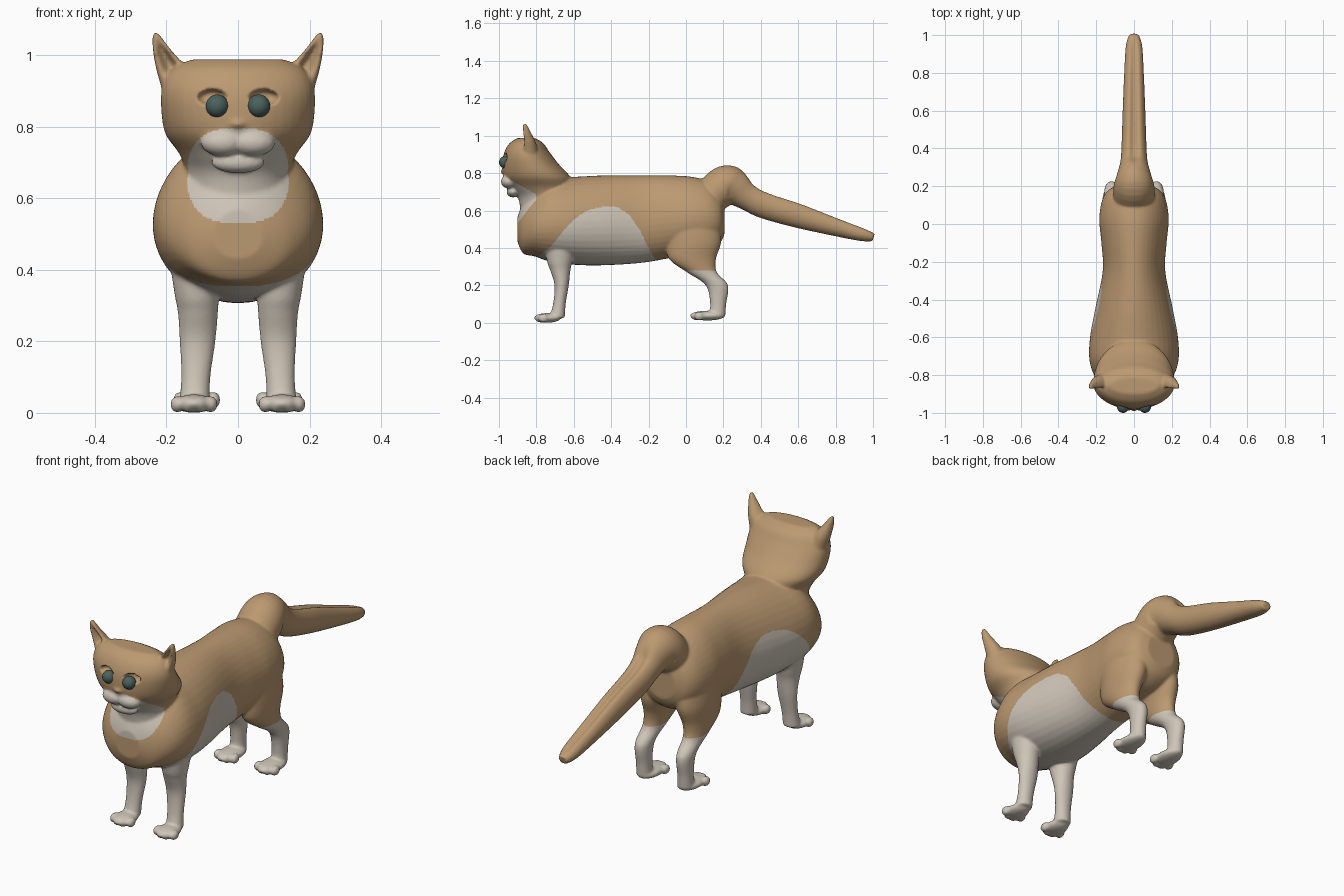
import bpy, bmesh, math
from mathutils import Vector, Matrix

cube = bpy.data.objects.get("Cube")
if cube:
    bpy.data.objects.remove(cube, do_unlink=True)


def material(name, rgb):
    m = bpy.data.materials.new(name)
    m.use_nodes = True
    m.diffuse_color = (*rgb, 1)
    bsdf = m.node_tree.nodes["Principled BSDF"]
    bsdf.inputs["Base Color"].default_value = (*rgb, 1)
    bsdf.inputs["Roughness"].default_value = 0.8
    return m


TAN = material("tan_fur", (0.50, 0.32, 0.165))
WHITE = material("cream_fur", (0.62, 0.56, 0.48))
TEAL = material("teal_eye", (0.07, 0.12, 0.11))
X, Y, Z = Vector((1, 0, 0)), Vector((0, 1, 0)), Vector((0, 0, 1))
bm = bmesh.new()


def spline(keys, steps=6):
    """Catmull-Rom through the key rings."""
    k = [Vector(v) for v in keys]
    out = []
    for i in range(len(k) - 1):
        a, b, c, d = k[max(i - 1, 0)], k[i], k[i + 1], k[min(i + 2, len(k) - 1)]
        for s in range(steps):
            t = s / steps
            out.append(b + (c - a) * (t / 2) + (a * 2 - b * 5 + c * 4 - d) * (t * t / 2)
                       + (b * 3 - a - c * 3 + d) * (t ** 3 / 2))
    return out + [k[-1]]


def loft(keys, normal=None, side=1, egg=0.0, groove=0.3, n=40):
    """Rings of (x, y, z, half width, half height, dent), skinned and capped."""
    rings = spline(keys)
    loops = []
    for i, r in enumerate(rings):
        c = Vector(r[:3])
        w = normal or Vector(rings[min(i + 1, len(rings) - 1)][:3]) - Vector(rings[max(i - 1, 0)][:3])
        up = X.cross(w).normalized()
        loop = []
        for j in range(n):
            a = math.tau * j / n
            u, v = math.cos(a), math.sin(a)
            dent = r[5] * math.exp(-(u / groove) ** 2) if v > 0 else 0
            p = c + X * (u * r[3] * (1 - egg * v)) + up * ((v - dent) * r[4])
            p.x *= side
            loop.append(bm.verts.new(p))
        loops.append(loop)
    for a, b in zip(loops, loops[1:]):
        for j in range(n):
            bm.faces.new((a[j], a[(j + 1) % n], b[(j + 1) % n], b[j]))
    bm.faces.new(loops[0])
    bm.faces.new(loops[-1])


def ball(center, radii):
    m = Matrix.Translation(center) @ Matrix.Diagonal((*radii, 1))
    bmesh.ops.create_uvsphere(bm, u_segments=24, v_segments=16, radius=1, matrix=m)


# Torso, chest to rump
loft([(0, -.90, .50, .07, .07, 0), (0, -.87, .505, .145, .135, 0), (0, -.81, .53, .205, .175, 0),
      (0, -.72, .55, .235, .225, 0), (0, -.60, .545, .232, .235, 0), (0, -.45, .547, .205, .24, 0),
      (0, -.25, .553, .165, .234, 0), (0, -.10, .565, .172, .222, 0), (0, .02, .575, .183, .207, 0),
      (0, .12, .572, .17, .185, 0), (0, .18, .565, .135, .14, 0), (0, .205, .56, .08, .09, 0)],
     normal=Y, egg=0.1)

# Neck and head
loft([(0, -.74, .55, .16, .14, 0), (0, -.74, .66, .147, .155, 0), (0, -.77, .72, .162, .165, 0),
      (0, -.797, .78, .203, .178, 0), (0, -.832, .85, .215, .15, 0), (0, -.85, .91, .212, .122, 0),
      (0, -.853, .96, .185, .09, 0), (0, -.855, .988, .13, .045, 0)], normal=Z)

# Nose and chin
ball((0, -.972, .808), (.026, .02, .014))
ball((0, -.925, .70), (.075, .035, .03))

# Tail with a groove along its top
loft([(0, .10, .64, .11, .09, 0), (0, .20, .73, .108, .106, 0), (0, .26, .722, .09, .098, 0),
      (0, .33, .677, .072, .077, .3), (0, .42, .632, .066, .075, .35), (0, .60, .577, .06, .07, .35),
      (0, .80, .515, .052, .052, .35), (0, .94, .474, .044, .038, .3), (0, 1.003, .456, .026, .022, 0)])


def paw(x, y, z, length):
    ball((x, y + length, z), (.055, length + .01, .026))
    for off, back in ((-.047, .016), (-.016, 0), (.016, 0), (.047, .016)):
        ball((x + off, y + .025 + back, z - .002), (.019, .028, .024))


for s in (1, -1):
    # Muzzle pad
    ball((s * .042, -.945, .755), (.062, .045, .038))
    # Ear, hollow at the front
    loft([(.155, -.83, .86, .05, .05, 0), (.163, -.84, .91, .052, .05, .3), (.187, -.848, .965, .043, .045, 1.2),
          (.215, -.86, 1.02, .024, .03, 1.1), (.231, -.862, 1.062, .009, .012, 0)],
         normal=Z, side=s, groove=0.6)
    # Front leg
    loft([(.12, -.67, .45, .075, .09, 0), (.115, -.675, .33, .062, .068, 0), (.112, -.672, .28, .056, .054, 0),
          (.113, -.665, .20, .05, .038, 0), (.118, -.677, .10, .041, .034, 0), (.122, -.69, .025, .043, .042, 0)],
         normal=Z, side=s)
    paw(s * .123, -.803, .026, .062)
    # Hind leg with thigh and hock
    loft([(.09, .03, .53, .085, .15, 0), (.10, .04, .43, .08, .148, 0), (.11, .035, .34, .062, .125, 0),
          (.115, .085, .27, .048, .08, 0), (.118, .165, .20, .04, .06, 0), (.118, .172, .10, .036, .043, 0),
          (.118, .165, .035, .038, .045, 0)], normal=Z, side=s)
    paw(s * .115, .03, .038, .085)

bmesh.ops.recalc_face_normals(bm, faces=bm.faces)
mesh = bpy.data.meshes.new("cat_body")
bm.to_mesh(mesh)
bm.free()
body = bpy.data.objects.new("cat_body", mesh)
bpy.context.collection.objects.link(body)
bpy.context.view_layer.objects.active = body
body.select_set(True)

# Fuse the parts into one soft skin
remesh = body.modifiers.new("fuse", "REMESH")
remesh.mode = "VOXEL"
remesh.voxel_size = 0.006
soften = body.modifiers.new("soften", "SMOOTH")
soften.factor = 0.5
soften.iterations = 10
for name in ("fuse", "soften"):
    bpy.ops.object.modifier_apply(modifier=name)
mesh = body.data
mesh.materials.clear()
mesh.materials.append(TAN)
mesh.materials.append(WHITE)

# Press in the eye sockets
for v in mesh.vertices:
    x, y, z = v.co
    d = ((abs(x) - .072) / .042) ** 2 + ((z - .882) / .024) ** 2
    if y < -.88 and d < 1:
        v.co.y += .035 * (1 - d * d)

# Height of the pale underside along the body
EDGE = [(-.79, .355), (-.72, .41), (-.64, .51), (-.57, .575), (-.515, .605), (-.44, .622), (-.37, .62),
        (-.30, .575), (-.25, .50), (-.21, .42), (-.17, .345), (-.13, .28)]


def edge_height(y):
    if y <= EDGE[0][0]:
        return EDGE[0][1]
    for (a, h), (b, k) in zip(EDGE, EDGE[1:]):
        if y <= b:
            return h + (k - h) * (y - a) / (b - a)
    return EDGE[-1][1]


for p in mesh.polygons:
    x, y, z = p.center
    bib = y < -.8 and abs(x / .142) ** 2.6 + abs((z - .663) / .133) ** 2.6 < 1
    p.material_index = int(bib or z < edge_height(y))
    p.use_smooth = True

# Eyes
for s, name in ((1, "left_eye"), (-1, "right_eye")):
    bpy.ops.mesh.primitive_uv_sphere_add(segments=32, ring_count=16, radius=.032,
                                         location=(s * .058, -.968, .858))
    eye = bpy.context.object
    eye.name = name
    eye.data.materials.append(TEAL)
    bpy.ops.object.shade_smooth()
